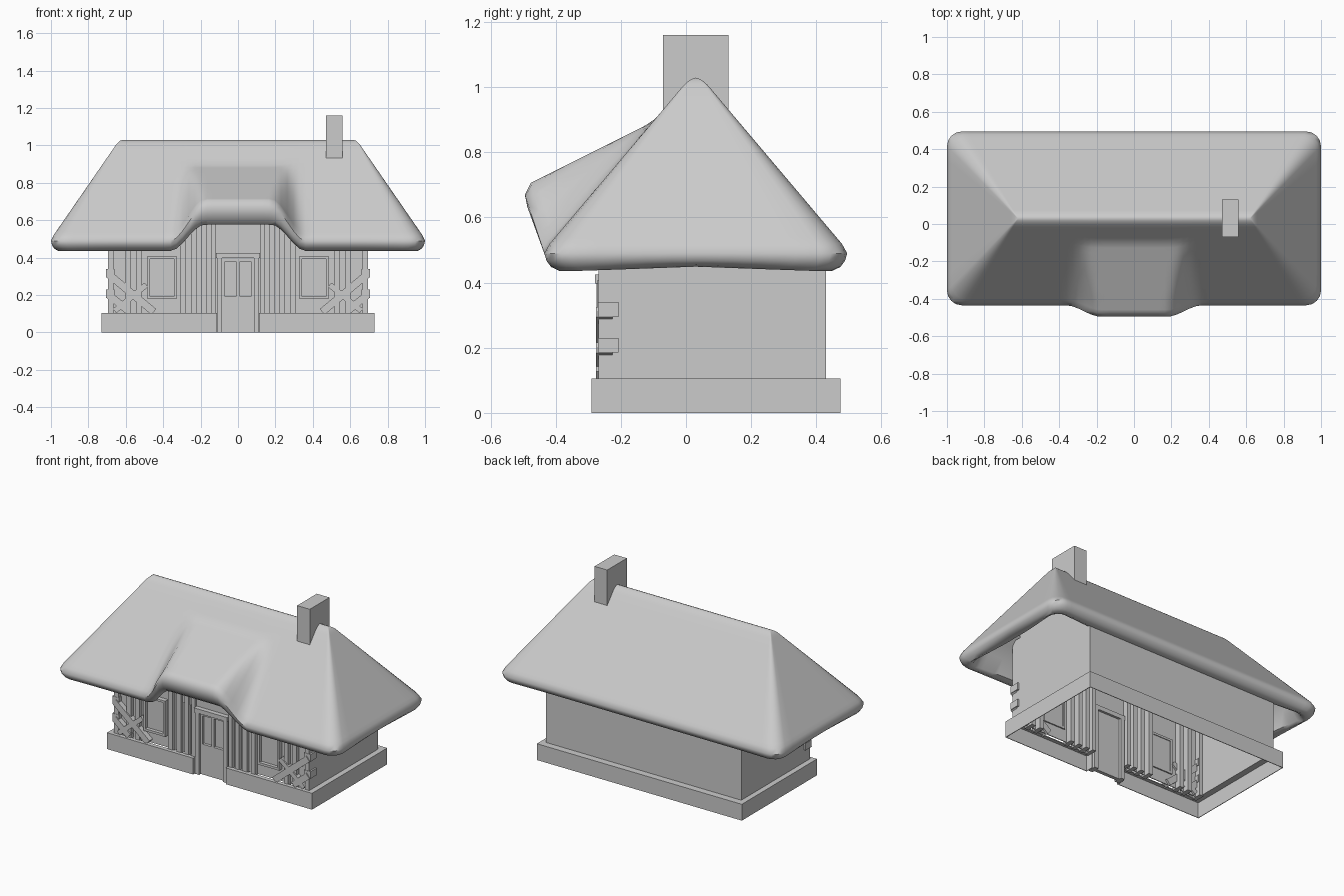
import bpy, bmesh, math
from mathutils import Vector, Matrix

if "Cube" in bpy.data.objects:
    bpy.data.objects.remove(bpy.data.objects["Cube"])


def make(name, bm):
    bmesh.ops.remove_doubles(bm, verts=bm.verts, dist=0.0005)
    bmesh.ops.recalc_face_normals(bm, faces=bm.faces)
    me = bpy.data.meshes.new(name)
    bm.to_mesh(me)
    bm.free()
    ob = bpy.data.objects.new(name, me)
    bpy.context.collection.objects.link(ob)
    return ob


def box(name, x0, x1, y0, y1, z0, z1, tilt=0):
    """Box from its limits, optionally tilted about y."""
    bm = bmesh.new()
    bmesh.ops.create_cube(bm, size=1)
    mat = (Matrix.Translation(((x0 + x1) / 2, (y0 + y1) / 2, (z0 + z1) / 2))
           @ Matrix.Rotation(tilt, 4, 'Y')
           @ Matrix.Diagonal((x1 - x0, y1 - y0, z1 - z0, 1)))
    bm.transform(mat)
    return make(name, bm)


def pair(name, x0, x1, *rest):
    box(name + "_right", x0, x1, *rest)
    box(name + "_left", -x1, -x0, *rest)


def brace(name, xa, za, xb, zb, w=0.04):
    """Mirrored diagonal beams across the front."""
    for side, s in (("right", 1), ("left", -1)):
        cx, cz = s * (xa + xb) / 2, (za + zb) / 2
        length = math.hypot(xb - xa, zb - za)
        box(f"{name}_{side}", cx - length / 2, cx + length / 2, -0.276, -0.225,
            cz - w / 2, cz + w / 2, -math.atan2(zb - za, s * (xb - xa)))


# Thatched roof: one cross-section swept round a rounded rectangle
RIDGE_X, RIDGE_Y, FRONT, BACK, RAD = 0.62, 0.03, -0.435, 0.495, 0.08


def smooth(a, b, v):
    t = min(1, max(0, (v - a) / (b - a)))
    return t * t * (3 - 2 * t)


def slope(t):
    a, b, k = 0.5 + 0.55 * max(0, t), 1.03, 0.03
    h = max(k - abs(a - b), 0) / k
    return min(a, b) - h * h * k / 4


def dormer(x, y):
    """Dormer weight: widens slightly towards the back."""
    g = min(1, max(0, (y + 0.49) / 0.39))
    return 1 - smooth(0.17 + 0.07 * g, 0.37 - 0.06 * g, abs(x)) if y < RIDGE_Y else 0


def outline():
    n = 56
    xs = [-(1 - RAD) + 2 * (1 - RAD) * i / n for i in range(n + 1)]
    ys = [FRONT + RAD + (BACK - FRONT - 2 * RAD) * i / 10 for i in range(1, 10)]

    def arc(cx, cy, a0):
        return [(cx + RAD * math.cos(a), cy + RAD * math.sin(a))
                for a in (math.radians(a0 + 22.5 * i) for i in range(1, 5))]
    pts = [(x, FRONT) for x in xs]
    pts += arc(1 - RAD, FRONT + RAD, -90) + [(1, y) for y in ys]
    pts += [(1, BACK - RAD)] + arc(1 - RAD, BACK - RAD, 0)
    pts += [(x, BACK) for x in reversed(xs[:-1])]
    pts += arc(-1 + RAD, BACK - RAD, 90) + [(-1, y) for y in reversed(ys)]
    pts += [(-1, FRONT + RAD)] + arc(-1 + RAD, FRONT + RAD, 180)[:-1]
    return pts


def section(x, y):
    front = y == FRONT and abs(x) < RIDGE_X
    w = dormer(x, y) if front else 0
    edge = Vector((x, y - 0.06 * w))
    ridge = Vector((max(-RIDGE_X, min(RIDGE_X, x)), RIDGE_Y))
    sag = 0.013 * (1 - min(1, abs(y - 0.03) / 0.4)) if abs(x) > 0.95 else 0

    def top(t):
        p = edge.lerp(ridge, t)
        tt = (p.y - FRONT) / (RIDGE_Y - FRONT) if front else t
        z = slope(tt)
        if front:
            z += dormer(x, p.y) * max(0, 0.705 + 0.5 * (p.y + 0.48) - z)
        return Vector((p.x, p.y, z))

    def lip(dist, z):
        p = edge + (ridge - edge).normalized() * dist
        return Vector((p.x, p.y, z))
    ts = [0.035, 0.07] + [0.15 + 0.05 * i for i in range(16)] + [0.925, 0.95, 0.975, 1]
    under = [top(t) - Vector((0, 0, 0.09)) for t in (1, 0.9, 0.8, 0.65, 0.5, 0.35, 0.24)]
    rim = [lip(0.085, 0.447 + 0.14 * w + sag), lip(0.055, 0.436 + 0.14 * w + sag),
           lip(0.025, 0.448 + 0.15 * w + sag / 2), lip(0.008, 0.467 + 0.165 * w),
           lip(0, 0.49 + 0.18 * w)]
    return under + rim + [top(t) for t in ts]


bm = bmesh.new()
rings = [[bm.verts.new(p) for p in section(*o)] for o in outline()]
for i, a in enumerate(rings):
    b = rings[(i + 1) % len(rings)]
    for j in range(len(a) - 1):
        bm.faces.new((a[j], b[j], b[j + 1], a[j + 1]))
roof = make("thatched_roof", bm)
bpy.context.view_layer.objects.active = roof
roof.select_set(True)
bpy.ops.object.shade_smooth_by_angle(angle=math.radians(50))
roof.select_set(False)

# Chimney
box("chimney", 0.47, 0.56, -0.07, 0.13, 0.93, 1.16)

# Plinth: thin skirt with a ledge on top, open underneath and at the door
pair("plinth_side", 0.726, 0.73, -0.29, 0.475, 0, 0.105)
pair("plinth_side_ledge", 0.69, 0.73, -0.29, 0.475, 0.1, 0.105)
box("plinth_back", -0.73, 0.73, 0.471, 0.475, 0, 0.105)
box("plinth_back_ledge", -0.73, 0.73, 0.425, 0.475, 0.1, 0.105)
pair("plinth_front", 0.12, 0.73, -0.29, -0.286, 0, 0.105)
pair("plinth_front_ledge", 0.12, 0.73, -0.29, -0.262, 0.1, 0.105)
pair("plinth_door_return", 0.116, 0.12, -0.29, -0.235, 0, 0.105)

# Side walls rise into the roof
for name, x in (("side_wall_right", 0.685), ("side_wall_left", -0.695)):
    bm = bmesh.new()
    prof = [(-0.2, 0.1), (0.43, 0.1), (0.43, 0.5), (0.1, 0.89), (-0.05, 0.89), (-0.2, 0.7)]
    f = bm.faces.new([bm.verts.new((x, y, z)) for y, z in prof])
    ext = bmesh.ops.extrude_face_region(bm, geom=[f])
    moved = [v for v in ext["geom"] if isinstance(v, bmesh.types.BMVert)]
    bmesh.ops.translate(bm, verts=moved, vec=(0.01, 0, 0))
    make(name, bm)

# Back and front walls
box("back_wall", -0.69, 0.69, 0.425, 0.43, 0.1, 0.5)
pair("front_wall", 0.1, 0.69, -0.243, -0.238, 0.1, 0.66)
box("wall_over_door", -0.22, 0.22, -0.25, -0.238, 0.42, 0.75)

# Timber posts
for i, (x, w, top) in enumerate(((0.68, 0.03, 0.64), (0.59, 0.03, 0.62), (0.53, 0.03, 0.62),
                                 (0.295, 0.03, 0.62), (0.235, 0.03, 0.62),
                                 (0.18, 0.03, 0.66), (0.132, 0.025, 0.66))):
    pair(f"post_{i}", x - w / 2, x + w / 2, -0.268, -0.2, 0.095, top)

# Corner braces and their protruding ends
brace("brace_down_long", 0.69, 0.31, 0.45, 0.11)
brace("brace_down_short", 0.69, 0.2, 0.585, 0.115)
brace("brace_up", 0.66, 0.115, 0.49, 0.255, 0.03)
pair("beam_end_upper", 0.66, 0.706, -0.27, -0.208, 0.295, 0.34)
pair("beam_end_lower", 0.66, 0.706, -0.27, -0.208, 0.185, 0.23)

# Windows: frame bars around a pane
pair("window_pane", 0.34, 0.47, -0.25, -0.235, 0.19, 0.4)
pair("window_jamb_inner", 0.328, 0.342, -0.272, -0.23, 0.18, 0.405)
pair("window_jamb_outer", 0.47, 0.484, -0.272, -0.23, 0.18, 0.405)
pair("window_sill", 0.328, 0.484, -0.272, -0.23, 0.178, 0.193)
pair("window_head", 0.328, 0.484, -0.272, -0.23, 0.394, 0.408)

# Door with frame and two glazed openings
pair("door_stile", 0.073, 0.09, -0.258, -0.235, 0, 0.395)
box("door_mullion", -0.008, 0.008, -0.258, -0.235, 0.19, 0.385)
box("door_lower", -0.09, 0.09, -0.258, -0.235, 0, 0.195)
box("door_top_rail", -0.09, 0.09, -0.258, -0.235, 0.378, 0.398)
box("door_panes", -0.08, 0.08, -0.24, -0.235, 0.19, 0.385)
pair("door_jamb", 0.085, 0.113, -0.275, -0.22, 0, 0.42)
box("door_lintel", -0.118, 0.118, -0.28, -0.22, 0.397, 0.425)
